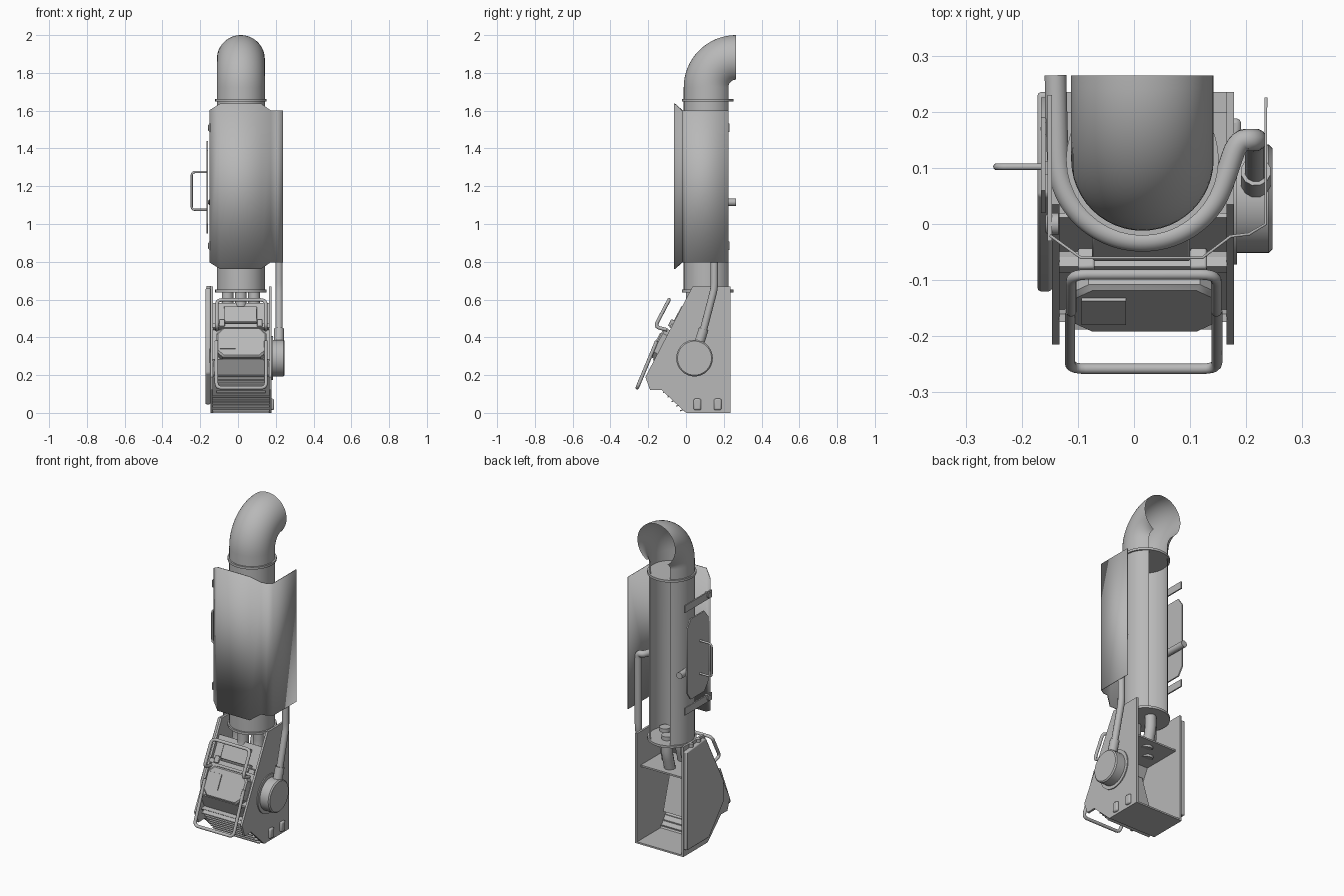
import bpy, bmesh, math
from mathutils import Vector

cube = bpy.data.objects.get("Cube")
if cube:
    bpy.data.objects.remove(cube, do_unlink=True)

grey = bpy.data.materials.new("plain_grey")
grey.use_nodes = True
COL = (0.48, 0.48, 0.48, 1)
grey.diffuse_color = COL
grey.node_tree.nodes["Principled BSDF"].inputs["Base Color"].default_value = COL
parts = []


def finish(name, bm, bevel=0, thick=0):
    bmesh.ops.recalc_face_normals(bm, faces=bm.faces)
    me = bpy.data.meshes.new(name)
    bm.to_mesh(me)
    bm.free()
    ob = bpy.data.objects.new(name, me)
    bpy.context.collection.objects.link(ob)
    me.materials.append(grey)
    if thick:
        mod = ob.modifiers.new("Thickness", "SOLIDIFY")
        mod.thickness, mod.offset = thick, 0
    if bevel:
        mod = ob.modifiers.new("Bevel", "BEVEL")
        mod.width, mod.segments = bevel, 2
    parts.append(ob)
    return ob


def loft(name, rings, closed=True, caps=True, **kw):
    """Skin consecutive point rings."""
    bm = bmesh.new()
    vs = [[bm.verts.new(p) for p in ring] for ring in rings]
    n = len(rings[0])
    for a, b in zip(vs, vs[1:]):
        for i in range(n if closed else n - 1):
            j = (i + 1) % n
            bm.faces.new((a[i], a[j], b[j], b[i]))
    if closed and caps:
        bm.faces.new(vs[0])
        bm.faces.new(vs[-1])
    return finish(name, bm, **kw)


def prism_x(name, profile, x0, x1, **kw):
    return loft(name, [[(x, y, z) for y, z in profile] for x in (x0, x1)], **kw)


def box(name, x, y, z, **kw):
    return prism_x(name, [(y[0], z[0]), (y[1], z[0]), (y[1], z[1]), (y[0], z[1])], *x, **kw)


def disc(name, centre, axis, stations, seg=40):
    """Turned part: stations are (distance along axis, radius)."""
    rot = Vector((0, 0, 1)).rotation_difference(Vector(axis))
    c = Vector(centre)
    ring = [2 * math.pi * i / seg for i in range(seg)]
    return loft(name, [[c + rot @ Vector((r * math.cos(t), r * math.sin(t), d)) for t in ring]
                       for d, r in stations])


def tube(name, pts, radius, fillet=0.03):
    """Round bar along a path with rounded corners."""
    pts = [Vector(p) for p in pts]
    path = [pts[0]]
    for a, b, c in zip(pts, pts[1:], pts[2:]):
        p = b + (a - b).normalized() * min(fillet, (a - b).length * 0.48)
        q = b + (c - b).normalized() * min(fillet, (c - b).length * 0.48)
        path += [p.lerp(b, t).lerp(b.lerp(q, t), t) for t in (0, .2, .4, .6, .8, 1)]
    path.append(pts[-1])
    tangents = [(path[min(i + 1, len(path) - 1)] - path[max(i - 1, 0)]).normalized()
                for i in range(len(path))]
    u = tangents[0].orthogonal().normalized()
    rings = []
    for p, t in zip(path, tangents):
        u = (u - t * u.dot(t)).normalized()
        v = t.cross(u)
        rings.append([p + radius * (u * math.cos(k * math.pi / 6) + v * math.sin(k * math.pi / 6))
                      for k in range(12)])
    return loft(name, rings)


# Exhaust stack: a shell left open along its back, ending in an elbow
CX, CY, R = 0.015, 0.115, 0.127
BEND, TOP = 0.15, 1.723
angles = [math.radians(121 + 298 * i / 40) for i in range(41)]
rings = [[(CX + R * math.cos(t), CY + R * math.sin(t), 0.645) for t in angles]]
for k in range(17):
    b = math.pi / 2 * k / 16
    rings.append([(CX + R * math.cos(t),
                   CY + BEND - (BEND - R * math.sin(t)) * math.cos(b),
                   TOP + (BEND - R * math.sin(t)) * math.sin(b)) for t in angles])
loft("exhaust_stack", rings, closed=False)
for name, z in (("upper_flange", 1.648), ("lower_flange", 0.638)):
    disc(name, (CX, CY, z), (0, 0, 1), [(0, 0.136), (0.014, 0.136)])

# Feed pipes between the lower flange and the shelf
for i, (x, y) in enumerate(((-0.055, 0.08), (0.015, 0.03), (0.085, 0.08), (0.015, 0.16))):
    tube(f"feed_pipe_{i}", [(x, y - 0.03, 0.45), (x, y, 0.56), (x, y, 0.675)], 0.032)

# Heat shield wrapped round the front and the left flank
path = [(-0.15, -0.02, 0), (-0.095, -0.06, 0.035), (0.122, -0.06, 0.035),
        (0.172, -0.022, 0), (0.205, -0.018, 0), (0.235, 0, 0), (0.235, 0.225, 0)]
loft("heat_shield", [[(x, y, 0.797 - e) for x, y, e in path],
                     [(x, y, 1.602 + e) for x, y, e in path]], closed=False, thick=0.005)

# Coolant line around the stack, and its drop to the drum
arc = [(CX + 0.151 * math.cos(math.radians(a)), CY + 0.146 * math.sin(math.radians(a)), 1.115)
       for a in range(180, 346, 15)]
tube("coolant_line", [(-0.14, 0.265, 1.115)] + arc +
     [(0.185, 0.15, 1.115), (0.217, 0.15, 1.115), (0.217, 0.15, 0.66), (0.217, 0.085, 0.41)], 0.02)
tube("line_collar", [(0.217, 0.094, 0.445), (0.217, 0.07, 0.37)], 0.027)

# Access plate with straps and grab handle on the right flank
prism_x("access_plate", [(0.02, 1.0), (0.06, 0.95), (0.19, 0.95), (0.225, 1.0),
                         (0.225, 1.39), (0.19, 1.44), (0.06, 1.44), (0.02, 1.39)], -0.166, -0.158)
tube("access_handle", [(-0.16, 0.102, 1.075), (-0.245, 0.102, 1.075),
                       (-0.245, 0.102, 1.275), (-0.16, 0.102, 1.275)], 0.006, 0.02)
for i, z in enumerate((0.885, 1.51)):
    box(f"strap_{i}", (-0.154, -0.146), (-0.03, 0.23), (z - 0.022, z + 0.022))
    disc(f"strap_bolt_{i}", (-0.135, 0.0, z), (-1, 0, 0), [(0, 0.02), (0.017, 0.02), (0.023, 0.014)], 16)

# Base housing: side plates, floor, shelf
side = [(0.235, 0), (0.235, 0.67), (0.035, 0.67), (-0.215, 0.19), (-0.19, 0.12), (-0.13, 0.122), (0, 0)]
prism_x("right_side_plate", side, -0.146, -0.133)
prism_x("left_side_plate", side, 0.165, 0.178)
prism_x("right_side_cover", [(0.235, 0.045), (0.235, 0.645), (0.05, 0.66), (-0.12, 0.34),
                             (-0.12, 0.21), (0.02, 0.045)], -0.172, -0.146, bevel=0.006)
for i, y in enumerate((0.1, 0.17)):
    disc(f"cover_bolt_{i}", (-0.155, y, 0.65), (0, 0, 1), [(0, 0.012), (0.022, 0.012)], 12)
INX = (-0.134, 0.166)
box("floor", INX, (0, 0.235), (0, 0.01))
box("shelf", INX, (-0.06, 0.2), (0.455, 0.465))
prism_x("inner_hopper", [(-0.13, 0.42), (-0.06, 0.39), (0.02, 0.12), (-0.1, 0.13)], -0.11, 0.14)

# Drum on the left side plate
disc("drum_ring", (0.17, 0.045, 0.29), (1, 0, 0), [(0, 0.117), (0.014, 0.117)])
disc("drum", (0.18, 0.045, 0.29), (1, 0, 0), [(0, 0.097), (0.06, 0.097), (0.067, 0.09)])
for i, y in enumerate((0.06, 0.168)):
    box(f"side_latch_{i}", (0.17, 0.191), (y - 0.02, y + 0.02), (0.015, 0.075), bevel=0.008)


def on_slope(x, s, h):
    """Point s down the sloping front and h out from it."""
    return (x, 0.035 - 0.462 * s - 0.887 * h, 0.67 - 0.887 * s + 0.462 * h)


def slab(name, outline, h0, h1, **kw):
    return loft(name, [[on_slope(x, s, h) for x, s in outline] for h in (h0, h1)], **kw)


def rect(x0, x1, s0, s1, c=0.0):
    if not c:
        return [(x0, s0), (x1, s0), (x1, s1), (x0, s1)]
    return [(x0 + c, s0), (x1 - c, s0), (x1, s0 + c), (x1, s1 - c),
            (x1 - c, s1), (x0 + c, s1), (x0, s1 - c), (x0, s0 + c)]


# Sloping front: backing, step, hatch and small plates
slab("front_backing", rect(*INX, 0.09, 0.46), -0.03, -0.02)
slab("upper_box", rect(-0.075, 0.1, 0.12, 0.215), -0.02, 0.004, bevel=0.004)
slab("front_step", rect(*INX, 0.225, 0.25), -0.02, 0.008)
for i, x in enumerate((-0.1, 0.1)):
    slab(f"step_tab_{i}", rect(x, x + 0.03, 0.205, 0.245), -0.02, 0.02, bevel=0.004)
loft("hatch", [[on_slope(x, s, h) for x, s in rect(-0.113 + e, 0.15 - e, 0.262 + e, 0.435 - e, 0.032)]
               for h, e in ((-0.02, 0), (0.025, 0), (0.033, 0.007))])
slab("hatch_plate", rect(-0.094, -0.014, 0.298, 0.39), 0.033, 0.039)

# Lower front: recessed underside and louvres
prism_x("underside_panel", [(-0.175, 0.285), (-0.135, 0.2), (-0.125, 0.2), (-0.16, 0.285)], *INX)
prism_x("louvre_backing", [(-0.165, 0.195), (-0.125, 0.2), (0.01, 0.01), (-0.01, 0.008)], *INX)
for i in range(8):
    t = i / 7
    y, z = -0.172 + 0.157 * t, 0.192 - 0.17 * t
    ins = 0.02 if i < 4 else 0
    prism_x(f"louvre_{i}", [(y - 0.016, z - 0.008), (y + 0.025, z + 0.006),
                            (y + 0.025, z), (y - 0.016, z - 0.014)], INX[0] + ins, INX[1] - ins)


# Front bars
def front_bar(name, x0, x1, pts, r):
    tube(name, [(x0, *p) for p in pts] + [(x1, *p) for p in reversed(pts)], r, 0.028)


front_bar("upper_handle", -0.112, 0.147, [(-0.1, 0.44), (-0.165, 0.455), (-0.09, 0.598)], 0.0095)
front_bar("lower_handle", -0.114, 0.148, [(-0.155, 0.38), (-0.258, 0.133)], 0.0095)

# Smooth shading with crisp edges
bpy.ops.object.select_all(action="DESELECT")
for ob in parts:
    ob.select_set(True)
bpy.context.view_layer.objects.active = parts[0]
bpy.ops.object.shade_smooth_by_angle(angle=math.radians(35))
